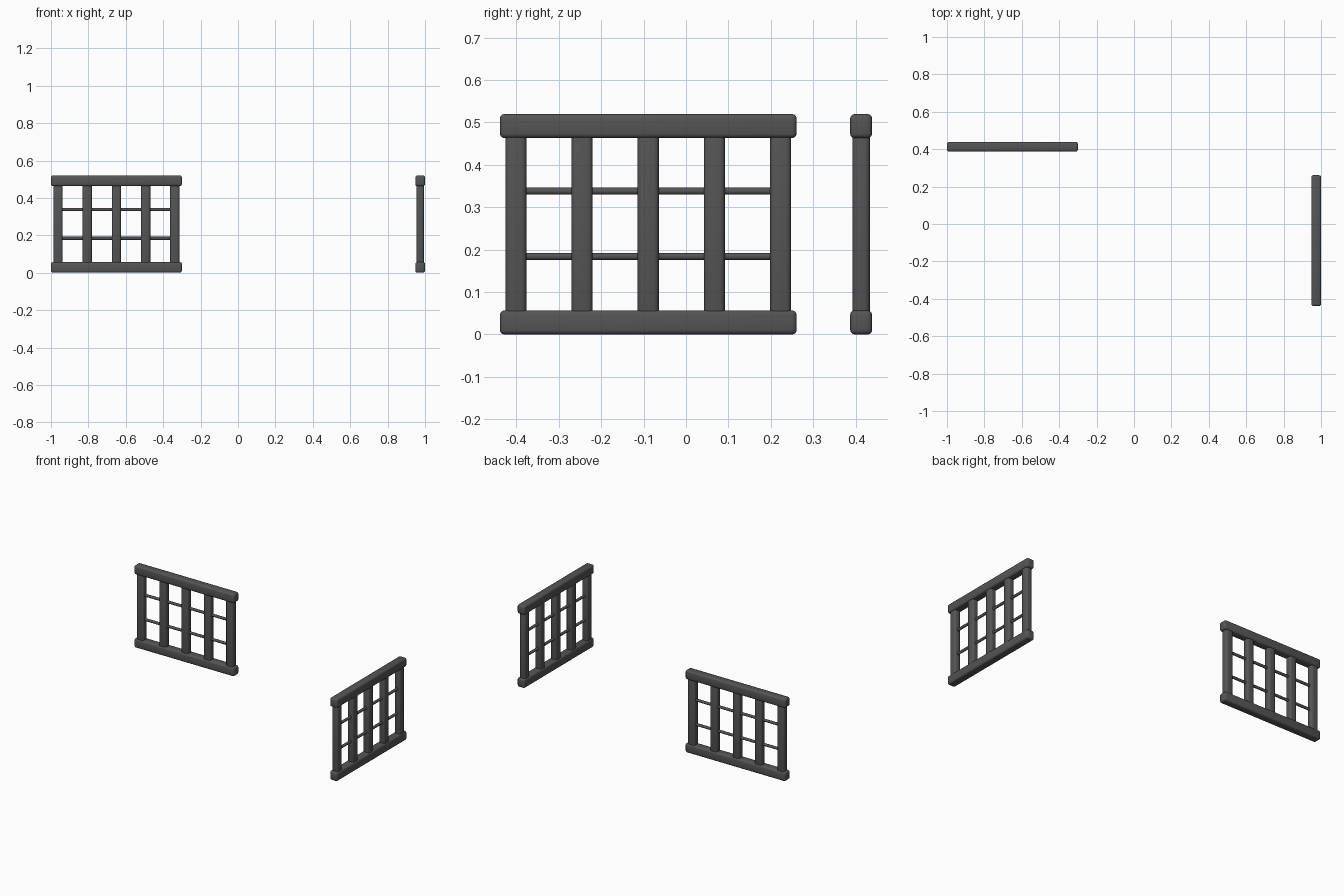
import bpy, bmesh, math
from mathutils import Matrix, Vector

if "Cube" in bpy.data.objects:
    bpy.data.objects.remove(bpy.data.objects["Cube"])

iron = bpy.data.materials.new("dark grey iron")
iron.diffuse_color = (0.09, 0.09, 0.09, 1)
iron.use_nodes = True
iron.node_tree.nodes["Principled BSDF"].inputs["Base Color"].default_value = iron.diffuse_color

LENGTH, HEIGHT = 0.70, 0.52
RAIL_H, RAIL_D = 0.057, 0.052
POST_W, POST_D = 0.05, 0.041
SPACING = 0.156


def finish(ob, place):
    ob.data.transform(place)
    ob.data.materials.append(iron)
    bpy.ops.object.select_all(action='DESELECT')
    ob.select_set(True)
    bpy.context.view_layer.objects.active = ob
    bpy.ops.object.shade_smooth_by_angle(angle=math.radians(40))


def rounded_box(name, size, centre, place, bevel):
    bm = bmesh.new()
    bmesh.ops.create_cube(bm, size=1)
    bmesh.ops.scale(bm, vec=size, verts=bm.verts)
    bmesh.ops.bevel(bm, geom=bm.edges[:], offset=bevel, segments=3,
                    profile=0.5, affect='EDGES')
    bmesh.ops.translate(bm, vec=centre, verts=bm.verts)
    me = bpy.data.meshes.new(name)
    bm.to_mesh(me)
    bm.free()
    ob = bpy.data.objects.new(name, me)
    bpy.context.collection.objects.link(ob)
    finish(ob, place)


def rod(name, length, z, place, radius=0.0085):
    bpy.ops.mesh.primitive_cylinder_add(vertices=12, radius=radius, depth=length)
    ob = bpy.context.object
    ob.name = name
    turn = Matrix.Translation((0, 0, z)) @ Matrix.Rotation(math.pi / 2, 4, 'Y')
    finish(ob, place @ turn)


def fence(label, place):
    # top and bottom rails
    for part, z in (("bottom_rail", RAIL_H / 2), ("top_rail", HEIGHT - RAIL_H / 2)):
        rounded_box(f"{label}_{part}", Vector((LENGTH, RAIL_D, RAIL_H)),
                    Vector((0, 0, z)), place, 0.011)
    # five upright posts, ends sunk into the rails
    for i in range(5):
        rounded_box(f"{label}_post_{i + 1}",
                    Vector((POST_W, POST_D, HEIGHT - RAIL_H)),
                    Vector(((i - 2) * SPACING, 0, HEIGHT / 2)), place, 0.012)
    # two thin cross rods
    for part, z in (("lower_rod", 0.184), ("upper_rod", 0.338)):
        rod(f"{label}_{part}", 4 * SPACING, z, place)


# back fence along x, side fence along y
fence("back_fence", Matrix.Translation((-0.65, 0.413, 0)))
fence("side_fence", Matrix.Translation((0.974, -0.089, 0))
      @ Matrix.Rotation(math.pi / 2, 4, 'Z'))
